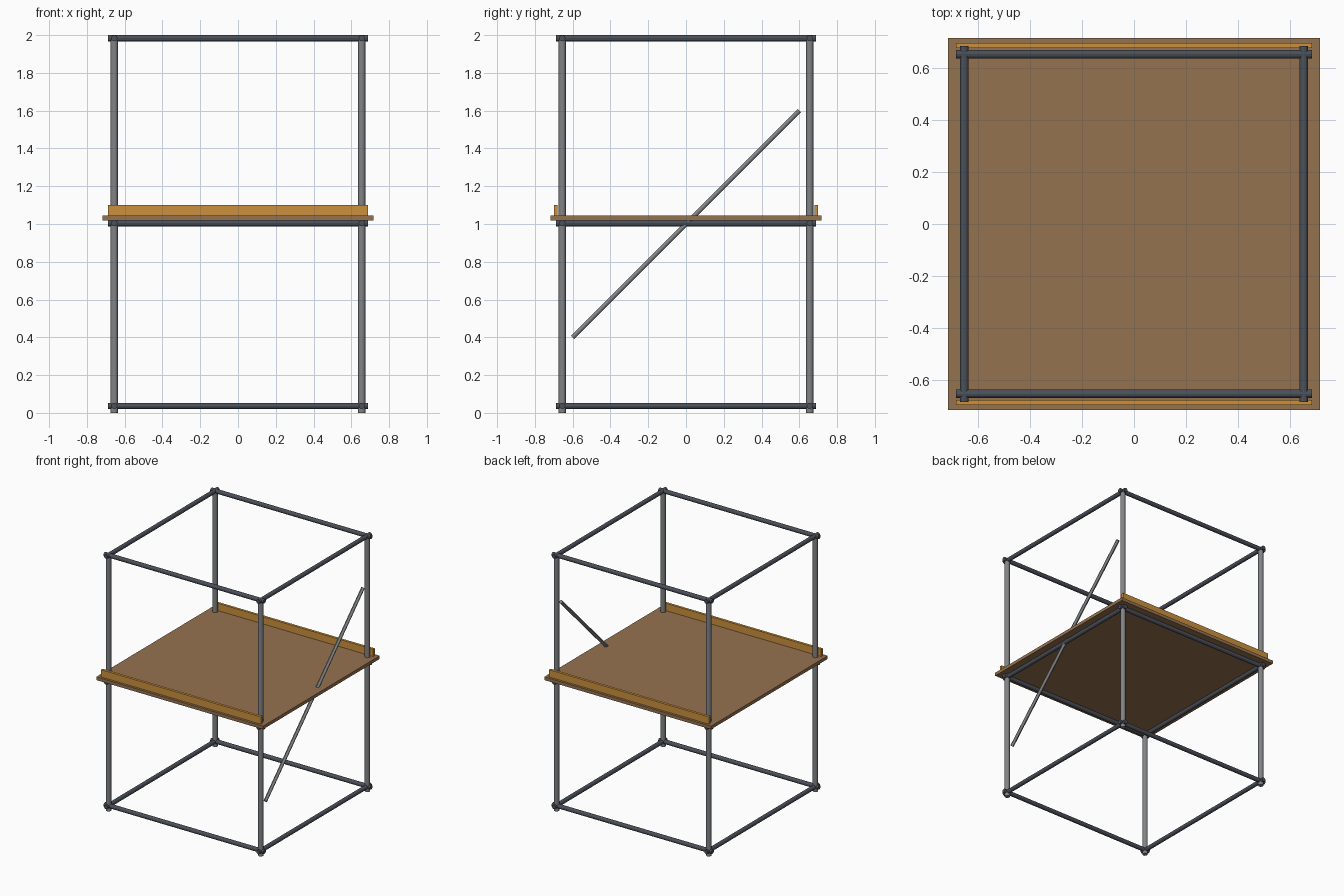
import bpy
from mathutils import Vector

cube = bpy.data.objects.get("Cube")
if cube:
    bpy.data.objects.remove(cube, do_unlink=True)


def material(name, rgb):
    m = bpy.data.materials.new(name)
    m.use_nodes = True
    m.diffuse_color = (*rgb, 1)
    m.node_tree.nodes["Principled BSDF"].inputs["Base Color"].default_value = (*rgb, 1)
    return m


STEEL = material("grey steel", (0.22, 0.23, 0.24))
DARK = material("dark steel", (0.07, 0.08, 0.10))
WOOD = material("brown wood", (0.30, 0.17, 0.08))
OCHRE = material("ochre wood", (0.60, 0.28, 0.045))


def tube(name, start, end, radius, mat):
    a, b = Vector(start), Vector(end)
    d = b - a
    bpy.ops.mesh.primitive_cylinder_add(vertices=12, radius=radius, depth=d.length,
                                        location=(a + b) / 2)
    ob = bpy.context.object
    ob.rotation_euler = d.to_track_quat('Z', 'Y').to_euler()
    ob.name = name
    ob.data.materials.append(mat)
    bpy.ops.object.shade_smooth_by_angle()


def box(name, size, location, mat):
    bpy.ops.mesh.primitive_cube_add(size=1, location=location)
    ob = bpy.context.object
    ob.name = name
    ob.scale = size
    bpy.ops.object.transform_apply(location=False, rotation=False)
    ob.data.materials.append(mat)


P = 0.655      # post offset from the centre
REACH = 0.687  # half length of the rails
POST_R, RAIL_R, BRACE_R = 0.0195, 0.0165, 0.013

# Corner posts
for x, sx in ((P, "left"), (-P, "right")):
    for y, sy in ((-P, "front"), (P, "back")):
        tube(f"{sy}_{sx}_post", (x, y, 0), (x, y, 1.985), POST_R, STEEL)

# Horizontal rails at three levels
for level, z in (("bottom", 0.037), ("middle", 1.004), ("top", 2 - RAIL_R)):
    for s, side, end in ((1, "left", "back"), (-1, "right", "front")):
        tube(f"{level}_{end}_rail", (-REACH, s * P, z), (REACH, s * P, z), RAIL_R, DARK)
        tube(f"{level}_{side}_rail", (s * P, -REACH, z), (s * P, REACH, z), RAIL_R, DARK)

# Diagonal brace on the left side
tube("diagonal_brace", (P, -0.6, 0.4), (P, 0.6, 1.6), BRACE_R, STEEL)

# Deck and its toe boards
box("deck", (1.434, 1.434, 0.025), (0, 0, 1.032), WOOD)
for s, end in ((-1, "front"), (1, "back")):
    box(f"{end}_toe_board", (1.374, 0.02, 0.062), (0, s * 0.689, 1.07), OCHRE)
